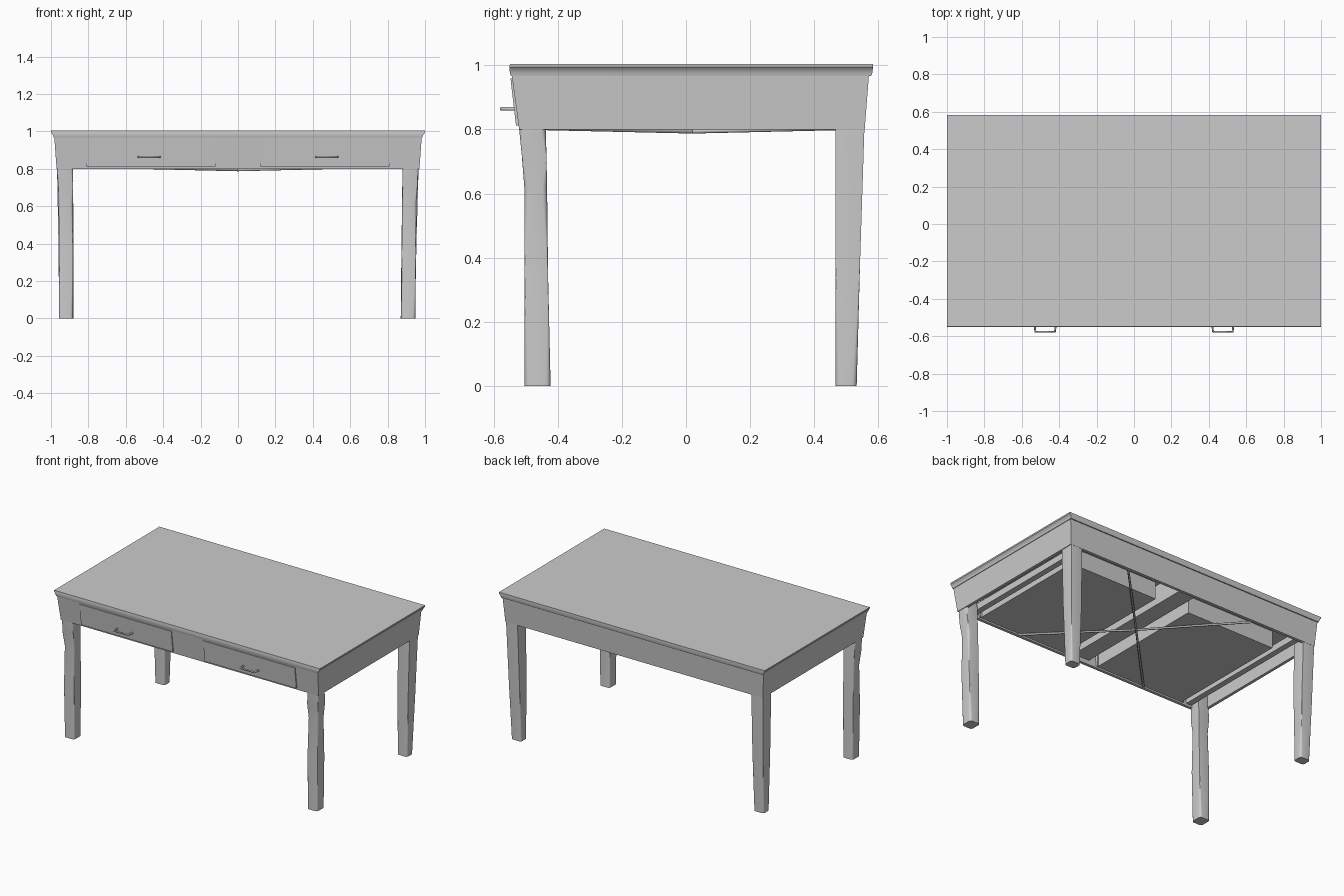
import bpy, bmesh

if "Cube" in bpy.data.objects:
    bpy.data.objects.remove(bpy.data.objects["Cube"])


def smooth_shade(obj):
    bpy.ops.object.select_all(action='DESELECT')
    bpy.context.view_layer.objects.active = obj
    obj.select_set(True)
    bpy.ops.object.shade_smooth_by_angle()


def loft(name, sections, loop=False, bevel=0.0):
    """Skin rectangles (x0, x1, y0, y1, z); loop joins last to first, else caps."""
    bm = bmesh.new()
    rings = [[bm.verts.new(p) for p in ((a, c, z), (b, c, z), (b, d, z), (a, d, z))]
             for a, b, c, d, z in sections]
    pairs = list(zip(rings, rings[1:]))
    if loop:
        pairs.append((rings[-1], rings[0]))
    else:
        bm.faces.new(rings[0])
        bm.faces.new(rings[-1])
    for lo, hi in pairs:
        for i in range(4):
            j = (i + 1) % 4
            bm.faces.new((lo[i], lo[j], hi[j], hi[i]))
    if bevel:
        # Round only the upright edges
        edges = [e for e in bm.edges
                 if abs(e.verts[0].co.z - e.verts[1].co.z) > 0.02]
        bmesh.ops.bevel(bm, geom=edges, offset=bevel, segments=4,
                        profile=0.5, affect='EDGES')
    bmesh.ops.recalc_face_normals(bm, faces=bm.faces)
    mesh = bpy.data.meshes.new(name)
    bm.to_mesh(mesh)
    bm.free()
    obj = bpy.data.objects.new(name, mesh)
    bpy.context.collection.objects.link(obj)
    if bevel:
        smooth_shade(obj)
    return obj


def box(name, x0, x1, y0, y1, z0, z1):
    return loft(name, [(x0, x1, y0, y1, z0), (x0, x1, y0, y1, z1)])


def bar(name, points, width):
    """Slim bar following points."""
    cu = bpy.data.curves.new(name, 'CURVE')
    cu.dimensions = '3D'
    cu.bevel_depth, cu.bevel_resolution = width / 2, 1
    cu.use_fill_caps = True
    sp = cu.splines.new('POLY')
    sp.points.add(len(points) - 1)
    for p, co in zip(sp.points, points):
        p.co = (*co, 1)
    obj = bpy.data.objects.new(name, cu)
    bpy.context.collection.objects.link(obj)
    return obj


def mirrored(side, a, b):
    return tuple(sorted((side * a, side * b)))


# Table top with a slightly undercut edge
smooth_shade(loft("table_top", [
    (-0.986, 0.986, -0.546, 0.577, 0.967),
    (-0.988, 0.988, -0.549, 0.581, 0.976),
    (-0.992, 0.992, -0.550, 0.582, 0.986),
    (-1.0, 1.0, -0.550, 0.583, 0.994),
    (-1.0, 1.0, -0.549, 0.583, 1.004)]))

# Tapered apron frame, open underneath
loft("apron", [
    (-0.97, 0.97, -0.52, 0.557, 0.80),
    (-0.982, 0.982, -0.543, 0.57, 0.968),
    (-0.955, 0.955, -0.52, 0.548, 0.968),
    (-0.95, 0.95, -0.50, 0.537, 0.80)], loop=True)

# Legs rising into the apron corners; the left pair stands slightly wider
for side, label, shift in ((-1, "left", 0.007), (1, "right", -0.003)):
    front = [(0.875, 0.951, -0.503, -0.422, 0.0),
             (0.877, 0.953, -0.503, -0.43, 0.35),
             (0.879, 0.956, -0.504, -0.433, 0.62),
             (0.880, 0.961, -0.512, -0.435, 0.72),
             (0.880, 0.967, -0.520, -0.437, 0.80),
             (0.880, 0.970, -0.525, -0.437, 0.96)]
    back = [(0.873, 0.949, 0.466, 0.532, 0.0),
            (0.876, 0.956, 0.466, 0.543, 0.40),
            (0.880, 0.966, 0.466, 0.556, 0.80),
            (0.880, 0.970, 0.466, 0.560, 0.96)]
    for part, rows in (("front", front), ("back", back)):
        loft(f"{part}_leg_{label}",
             [(*mirrored(side, a + shift * (1 - z), b + shift * (1 - z)), c, d, z)
              for a, b, c, d, z in rows], bevel=0.016)

    # Drawer front, slightly proud of the sloping apron
    x0, x1 = mirrored(side, 0.12, 0.81)
    loft(f"drawer_front_{label}", [
        (x0, x1, -0.530, -0.49, 0.812),
        (x0, x1, -0.547, -0.49, 0.958)])

    # Open drawer box behind the front
    loft(f"drawer_box_{label}", [
        (x0 + 0.01, x1 - 0.01, -0.49, 0.36, 0.812),
        (x0 + 0.01, x1 - 0.01, -0.49, 0.36, 0.93),
        (x0 + 0.025, x1 - 0.025, -0.475, 0.345, 0.93),
        (x0 + 0.025, x1 - 0.025, -0.475, 0.345, 0.822)])

    # Drawer pull
    cx = side * 0.475
    bar(f"drawer_pull_{label}", [
        (cx - 0.058, -0.53, 0.864), (cx - 0.052, -0.576, 0.864),
        (cx + 0.052, -0.576, 0.864), (cx + 0.058, -0.53, 0.864)], 0.012)

    # Side runner carrying the drawer
    r0, r1 = mirrored(side, 0.835, 0.875)
    box(f"drawer_runner_{label}", r0, r1, -0.50, 0.535, 0.815, 0.86)

    # Crossed brace, sagging slightly in the middle
    bar(f"cross_brace_{label}", [
        (side * 0.5, 0.54, 0.805), (0, 0.02, 0.793), (-side * 0.5, -0.505, 0.805)], 0.014)

# Rail between the two drawers
box("centre_rail", -0.06, 0.06, -0.50, 0.535, 0.83, 0.965)
